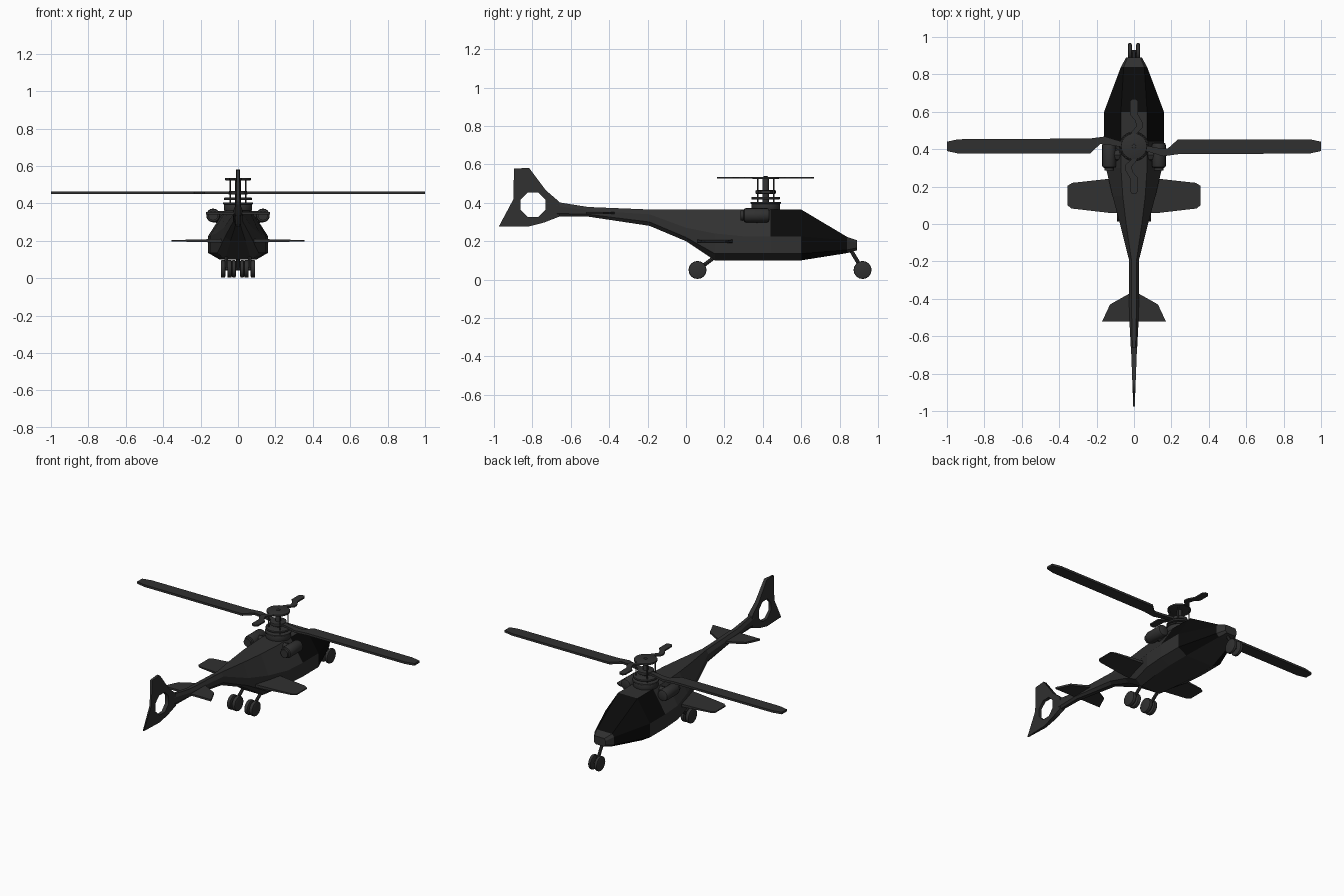
import bpy, bmesh, math
from mathutils import Vector

cube = bpy.data.objects.get("Cube")
if cube:
    bpy.data.objects.remove(cube)


def material(name, v):
    m = bpy.data.materials.new(name)
    m.use_nodes = True
    m.diffuse_color = (v, v, v, 1)
    m.node_tree.nodes["Principled BSDF"].inputs["Base Color"].default_value = (v, v, v, 1)
    return m


GREY = material("dark grey", 0.03)
BLACK = material("canopy black", 0.003)
HUB_Y = 0.415


def finish(name, bm, mats=(GREY,), smooth=False):
    bmesh.ops.recalc_face_normals(bm, faces=bm.faces)
    mesh = bpy.data.meshes.new(name)
    bm.to_mesh(mesh)
    bm.free()
    ob = bpy.data.objects.new(name, mesh)
    bpy.context.collection.objects.link(ob)
    for m in mats:
        mesh.materials.append(m)
    if smooth:
        bpy.ops.object.select_all(action="DESELECT")
        ob.select_set(True)
        bpy.context.view_layer.objects.active = ob
        bpy.ops.object.shade_smooth_by_angle(angle=math.radians(35))
    return ob


def plate(name, outline, z, thick, centre=(0, 0), sign=(1, 1)):
    """Flat horizontal panel from an outline, optionally mirrored or turned."""
    bm = bmesh.new()
    pts = [bm.verts.new((centre[0] + sign[0] * x, centre[1] + sign[1] * y, z - thick / 2))
           for x, y in outline]
    face = bm.faces.new(pts)
    top = bmesh.ops.extrude_face_region(bm, geom=[face])["geom"]
    for v in top:
        if isinstance(v, bmesh.types.BMVert):
            v.co.z += thick
    return finish(name, bm)


def rod(name, a, b, r1, r2=None, sides=16, bevel=0):
    """Round part running from a to b."""
    a, b = Vector(a), Vector(b)
    bm = bmesh.new()
    bmesh.ops.create_cone(bm, cap_ends=True, segments=sides, radius1=r1,
                          radius2=r1 if r2 is None else r2, depth=(b - a).length)
    if bevel:
        rims = [e for e in bm.edges if abs(e.verts[0].co.z - e.verts[1].co.z) < 1e-5]
        bmesh.ops.bevel(bm, geom=rims, offset=bevel, segments=2, affect="EDGES", profile=0.5)
    turn = Vector((0, 0, 1)).rotation_difference(b - a).to_matrix()
    for v in bm.verts:
        v.co = turn @ v.co + (a + b) / 2
    return finish(name, bm, smooth=True)


# Fuselage: y, then z and half width at roof, shoulder, sill and belly
stations = [
    (0.89, .205, .035, .19, .042, .165, .042, .152, .03),
    (0.84, .222, .055, .205, .07, .155, .07, .138, .05),
    (0.60, .365, .07, .225, .16, .135, .16, .10, .10),
    (0.44, .365, .07, .225, .16, .135, .16, .10, .10),
    (0.30, .365, .07, .225, .15, .135, .15, .10, .09),
    (0.15, .365, .06, .24, .115, .135, .11, .10, .07),
    (0.00, .365, .042, .27, .075, .22, .07, .20, .04),
    (-.19, .365, .014, .34, .027, .30, .027, .28, .014),
    (-.51, .378, .012, .36, .025, .34, .025, .328, .012),
    (-.68, .405, .008, .385, .016, .345, .016, .328, .008),
]
bm = bmesh.new()
rings = []
for y, *s in stations:
    half = [(s[i + 1], s[i]) for i in range(0, 8, 2)]
    loop = half + [(-x, z) for x, z in reversed(half)]
    rings.append([bm.verts.new((x, y, z)) for x, z in loop])
for i, (r, q) in enumerate(zip(rings, rings[1:])):
    for k in range(8):
        n = (k + 1) % 8
        f = bm.faces.new((r[k], r[n], q[n], q[k]))
        glazed = (i == 1 and k != 3) or (i == 2 and k in (0, 6))
        f.material_index = int(glazed)
bm.faces.new(rings[0])
bm.faces.new(rings[-1])
finish("fuselage", bm, (GREY, BLACK))

# Tail fin with its octagonal opening, thinning towards the back
fin = [(-.66, .405), (-.73, .465), (-.818, .582), (-.896, .578), (-.90, .417),
       (-.975, .277), (-.818, .277), (-.74, .297), (-.66, .328)]
hole = [(-.797 + .07 * math.cos((k + .5) * math.pi / 4),
         .39 + .07 * math.sin((k + .5) * math.pi / 4)) for k in range(8)]
curve = bpy.data.curves.new("tail_fin", "CURVE")
curve.dimensions = "2D"
curve.fill_mode = "BOTH"
curve.extrude = 1
for outline in (fin, hole):
    sp = curve.splines.new("POLY")
    sp.points.add(len(outline) - 1)
    for p, (y, z) in zip(sp.points, outline):
        p.co = (y, z, 0, 1)
    sp.use_cyclic_u = True
temp = bpy.data.objects.new("fin_outline", curve)
bpy.context.collection.objects.link(temp)
bpy.context.view_layer.update()
bm = bmesh.new()
bm.from_mesh(temp.to_mesh())
temp.to_mesh_clear()
bpy.data.objects.remove(temp)
bmesh.ops.remove_doubles(bm, verts=bm.verts, dist=1e-4)
for v in bm.verts:
    y, z, side = v.co
    v.co = (side * (.004 + .012 * (y + .975) / .315), y, z)
finish("tail_fin", bm)

# Stub wings, tailplanes and engines on both sides
wing = [(.05, .25), (.12, .243), (.33, .22), (.355, .205), (.355, .10), (.335, .083),
        (.12, .058), (.05, .06)]
tailplane = [(0, -.365), (.03, -.375), (.128, -.43), (.17, -.52), (0, -.52)]
for side, s in (("left", 1), ("right", -1)):
    w = plate(side + "_wing", wing, .2, .02, sign=(s, 1))
    for v in w.data.vertices:
        v.co.z = .2 + (v.co.z - .2) * (1.2 - 2.4 * abs(v.co.x))
    plate(side + "_tailplane", tailplane, .347, .012, sign=(s, 1))
    x = .133 * s
    rod(side + "_engine", (x, .30, .335), (x, .435, .335), .037, sides=16, bevel=.012)
    rod(side + "_exhaust", (x, .285, .335), (x, .31, .335), .026)
    rod(side + "_engine_mount", (.04 * s, .37, .32), (x, .37, .33), .04, .03, sides=8)

    # Main wheels in pairs on a raked leg
    for wx in (.045, .08):
        rod(side + "_main_wheel", ((wx - .012) * s, .06, .05), ((wx + .012) * s, .06, .05),
            .047, bevel=.006)
    rod(side + "_main_leg", (.0625 * s, .06, .05), (.0625 * s, .16, .125), .01, sides=8)
    rod(side + "_main_axle", (.04 * s, .06, .05), (.085 * s, .06, .05), .01, sides=8)
    rod(side + "_nose_wheel", (.012 * s, .92, .05), (.032 * s, .92, .05), .047, bevel=.006)
rod("nose_axle", (-.02, .92, .05), (.02, .92, .05), .01, sides=8)
rod("nose_leg", (0, .92, .05), (0, .855, .16), .01, sides=8)

# Rotor mast, plates and control rods
for name, z0, z1, r in (("rotor_base", .36, .395, .075), ("lower_plate", .395, .405, .08),
                        ("swash_plate", .418, .43, .075), ("blade_hub", .446, .466, .05),
                        ("upper_plate", .523, .535, .07), ("mast_cap", .535, .54, .012),
                        ("rotor_mast", .36, .53, .017)):
    rod(name, (0, HUB_Y, z0), (0, HUB_Y, z1), r, sides=24, bevel=.003)
for k in range(4):
    a = math.pi / 4 + k * math.pi / 2
    x, y = .058 * math.cos(a), HUB_Y + .058 * math.sin(a)
    rod("control_rod", (x, y, .37), (x, y, .53), .004, sides=6)

# Long blades with swept roots, and short curved blades above
long_blade = [(.0, .015), (.086, 0), (.13, -.008), (.18, -.012), (.205, .01), (.235, .038),
              (.94, .038), (1.0, .025), (1.0, -.025), (.94, -.038), (.235, -.042),
              (.155, -.053), (.08, -.03), (0, -.02)]
short_blade = [(.015, 0), (.015, .07), (.047, .10), (.045, .13), (.022, .17), (.022, .24),
               (.01, .253), (-.01, .253), (-.022, .24), (-.022, .17), (.004, .14),
               (.014, .11), (-.015, .075), (-.015, 0)]
for side, s in (("left", 1), ("right", -1)):
    plate(side + "_long_blade", long_blade, .456, .014, (0, HUB_Y), (s, s))
    plate(side + "_short_blade", short_blade, .53, .009, (0, HUB_Y), (s, s))
